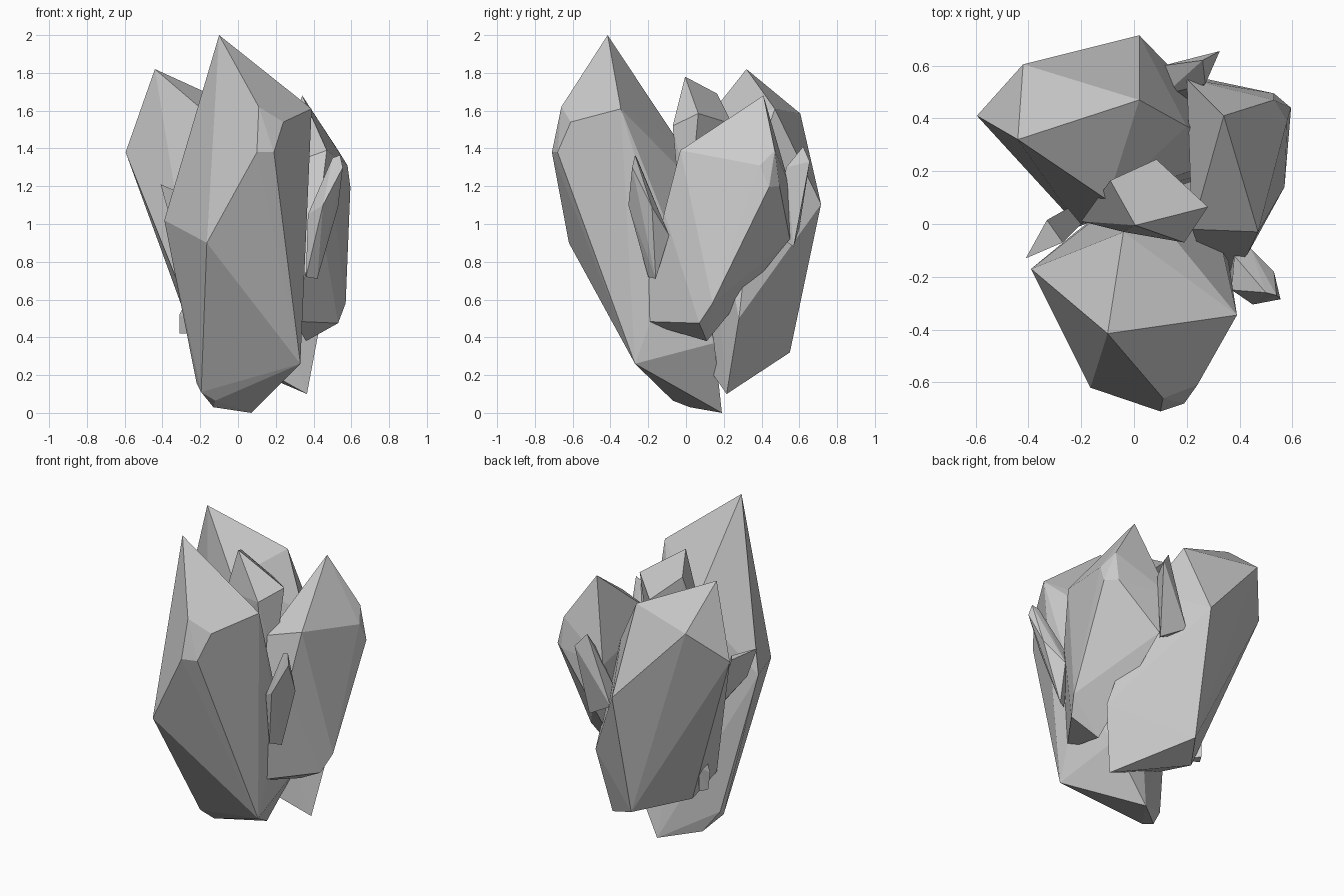
import bpy, bmesh

def crystal(name, pts):
    """Flat-faced shard: the convex hull of its corner points (in hundredths of a unit)."""
    bm = bmesh.new()
    for x, y, z in pts:
        bm.verts.new((x / 100, y / 100, z / 100))
    bmesh.ops.convex_hull(bm, input=bm.verts[:])
    junk = [v for v in bm.verts if not v.link_faces]
    bmesh.ops.delete(bm, geom=junk, context='VERTS')
    bmesh.ops.dissolve_limit(bm, angle_limit=0.05, verts=bm.verts[:], edges=bm.edges[:])
    bmesh.ops.recalc_face_normals(bm, faces=bm.faces[:])
    me = bpy.data.meshes.new(name)
    bm.to_mesh(me)
    bm.free()
    ob = bpy.data.objects.new(name, me)
    bpy.context.collection.objects.link(ob)
    return ob

# tall front crystal
crystal("front_crystal", [
    (-10, -41.5, 200), (-39, -17, 102), (-16.5, -62, 90), (10, -71, 138),
    (11, -66, 162), (24, -61, 154), (19, -68, 138), (39, -34.5, 161),
    (33, -27, 26), (-19.5, -10, 11), (-22, -3, 16), (-12, -7, 6.5),
    (-13, 2, 3), (7, 19, 0), (-4, -3, 142), (14, -4, 130), (35, -9, 75),
    (28, 15, 37)])

# broad back-left crystal
crystal("back_left_crystal", [
    (-59.5, 41, 138), (-44, 32, 182), (-42, 60.5, 158.5), (2, 47, 161),
    (2, 71.5, 110.5), (0, 55, 32), (36.5, 21.5, 10), (44, 28, 50),
    (-22, 25, 35), (-10, 9, 153), (-21, -1, 42), (20, 37, 130)])

# back-right crystal
crystal("back_right_crystal", [
    (34, 41, 168), (53, 47, 139), (58, 39, 131), (59.5, 44, 119.5),
    (53, 49.5, 120), (47, -3, 139), (43, -11.5, 106), (30, -24.5, 48.5),
    (53, 7, 47.5), (57, 14, 58), (36, 11, 38), (27, 55, 92),
    (20, 55, 120), (22, -2, 130)])

# middle crystal between the large ones
crystal("middle_crystal", [
    (0.5, -0.5, 178), (-9, 16.5, 169), (28, 6.5, 158.5), (19, -7, 152),
    (8.5, 24.5, 153), (-4, -3, 152), (-20, 1, 112), (24, 2, 110),
    (18, 0, 70), (-5, 8, 70)])

# small slivers around the sides
crystal("right_sliver", [
    (54, -27, 136.5), (55.5, -28.5, 130), (53, -18, 109), (45, -30.5, 110),
    (44, -9, 94), (42, -16, 71), (36, -20, 72), (50, -26, 135),
    (37, -25, 105), (38, -12, 100)])
crystal("back_sliver", [
    (32.5, 65.5, 133), (26, 62, 141), (27, 53, 130), (11, 60, 98),
    (11.5, 49, 98), (20, 46.5, 95), (28, 57, 88)])
crystal("left_sliver", [
    (-41, -13, 121), (-33, 1.5, 117), (-27, -7, 115), (-36, -10, 103),
    (-25, 6, 85), (-20, 0, 80)])
crystal("lower_left_sliver", [
    (-31, 20, 52), (-31, 22, 42), (-28, 27, 42), (-28, 27, 57),
    (-26, 18, 62), (-15, 10, 42), (-15, 10, 62)])
